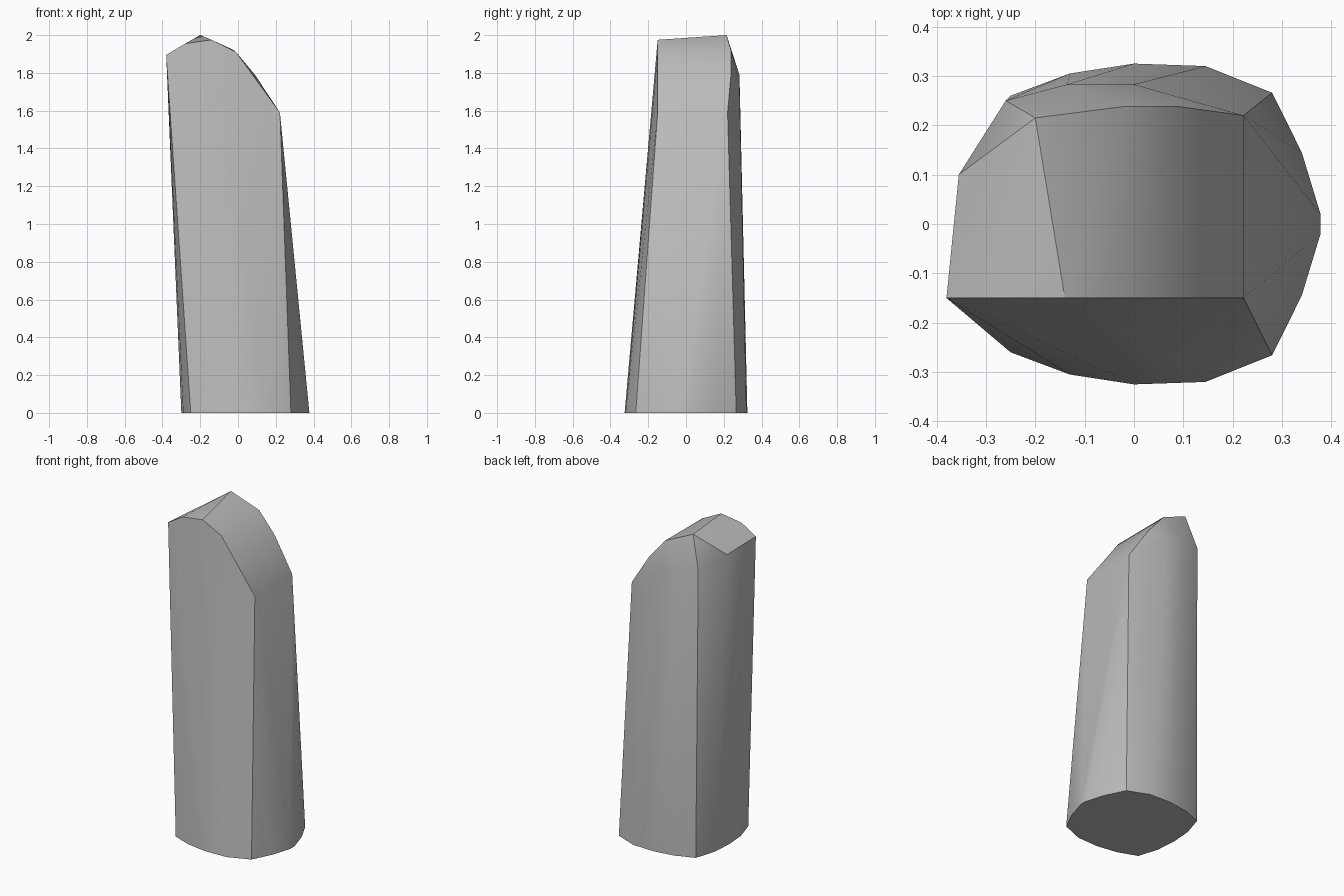
import bpy
import bmesh
from math import radians

cube = bpy.data.objects.get("Cube")
if cube:
    bpy.data.objects.remove(cube, do_unlink=True)


def flat_material(name, rgb):
    mat = bpy.data.materials.new(name)
    mat.use_nodes = True
    colour = (*rgb, 1)
    mat.diffuse_color = colour
    mat.node_tree.nodes["Principled BSDF"].inputs["Base Color"].default_value = colour
    return mat


# Rounded footprint: the front half is mirrored to the back
half_footprint = [(-.30, 0), (-.29, .13), (-.25, .26), (-.13, .305), (0, .325),
                  (.145, .32), (.28, .266), (.34, .145), (.378, .02)]
foot = {(x, side * y, 0) for x, y in half_footprint for side in (-1, 1)}

# Slanted crown: front edge, back ridge and the chamfer behind the ridge
front_edge = [(x, -.15, z) for x, z in
              [(-.38, 1.895), (-.28, 1.955), (-.14, 1.975), (-.01, 1.91), (.222, 1.59)]]
ridge = [(-.20, .215, 2), (-.02, .238, 1.92), (.09, .238, 1.79), (.222, .22, 1.59)]
chamfer = [(-.355, .10, 1.87), (-.26, .25, 1.8), (-.135, .283, 1.79), (0, .283, 1.74)]

# Skin the footprint and crown into one chiselled stone
bm = bmesh.new()
for point in sorted(foot) + front_edge + ridge + chamfer:
    bm.verts.new(point)
hull = bmesh.ops.convex_hull(bm, input=bm.verts)
loose = [v for v in bm.verts if not v.link_faces]
bmesh.ops.delete(bm, geom=loose, context='VERTS')
bmesh.ops.dissolve_limit(bm, angle_limit=radians(1), verts=bm.verts, edges=bm.edges)
bmesh.ops.recalc_face_normals(bm, faces=bm.faces)
mesh = bpy.data.meshes.new("standing_stone")
bm.to_mesh(mesh)
bm.free()

stone = bpy.data.objects.new("standing_stone", mesh)
bpy.context.collection.objects.link(stone)
mesh.materials.append(flat_material("stone grey", (.5, .5, .5)))

# Soft sides with crisp chiselled edges
bpy.ops.object.select_all(action='DESELECT')
stone.select_set(True)
bpy.context.view_layer.objects.active = stone
bpy.ops.object.shade_smooth_by_angle(angle=radians(30))
